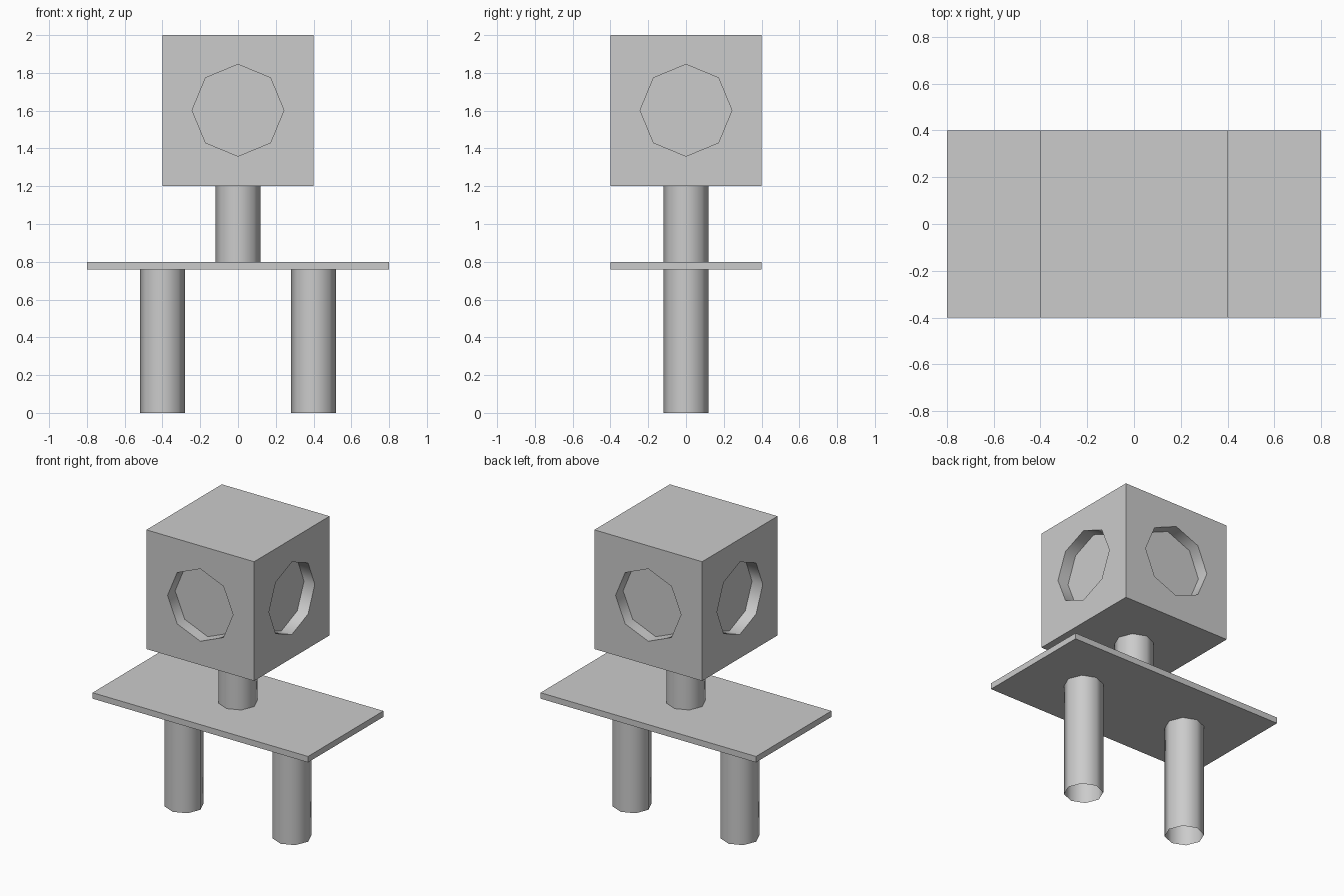
import bpy
import bmesh
from math import radians
from mathutils import Matrix, Vector

if "Cube" in bpy.data.objects:
    bpy.data.objects.remove(bpy.data.objects["Cube"])


def finish(name, bm, smooth=False):
    mesh = bpy.data.meshes.new(name)
    bm.to_mesh(mesh)
    bm.free()
    obj = bpy.data.objects.new(name, mesh)
    bpy.context.collection.objects.link(obj)
    if smooth:
        mesh.shade_smooth()
    return obj


def box(name, size, center):
    bm = bmesh.new()
    bmesh.ops.create_cube(bm, size=1, matrix=Matrix.Translation(center) @ Matrix.Diagonal((*size, 1)))
    return finish(name, bm)


def prism(bm, radius, depth, matrix, caps):
    bmesh.ops.create_cone(bm, cap_ends=caps, segments=8, radius1=radius,
                          radius2=radius, depth=depth, matrix=matrix)


def tube(name, x, bottom, top):
    bm = bmesh.new()
    prism(bm, 0.12, top - bottom, Matrix.Translation((x, 0, (bottom + top) / 2)), False)
    return finish(name, bm, smooth=True)


# Open eight-sided legs and neck, with the flat body plate between them
tube("left_leg", -0.4, 0, 0.76)
tube("right_leg", 0.4, 0, 0.76)
box("body_plate", (1.6, 0.8, 0.04), (0, 0, 0.78))
tube("neck", 0, 0.8, 1.2)

# Cube head with a shallow octagonal recess on each of its four sides
head = box("head", (0.8, 0.8, 0.8), (0, 0, 1.6))
recess_depth = 0.08
bm = bmesh.new()
for i in range(4):
    turn = Matrix.Rotation(radians(90 * i), 4, 'Z')
    place = Matrix.Translation(Vector((0, -0.4, 1.602)))
    tip = Matrix.Rotation(radians(90), 4, 'X')
    prism(bm, 0.243, recess_depth * 2, turn @ place @ tip, True)
cutter = finish("recess_cutter", bm)
cutter.hide_render = True

cut = head.modifiers.new("recesses", 'BOOLEAN')
cut.operation = 'DIFFERENCE'
cut.solver = 'EXACT'
cut.object = cutter
bpy.context.view_layer.objects.active = head
head.select_set(True)
bpy.ops.object.modifier_apply(modifier=cut.name)
bpy.data.objects.remove(cutter)
bpy.ops.object.shade_smooth_by_angle(angle=radians(50))
